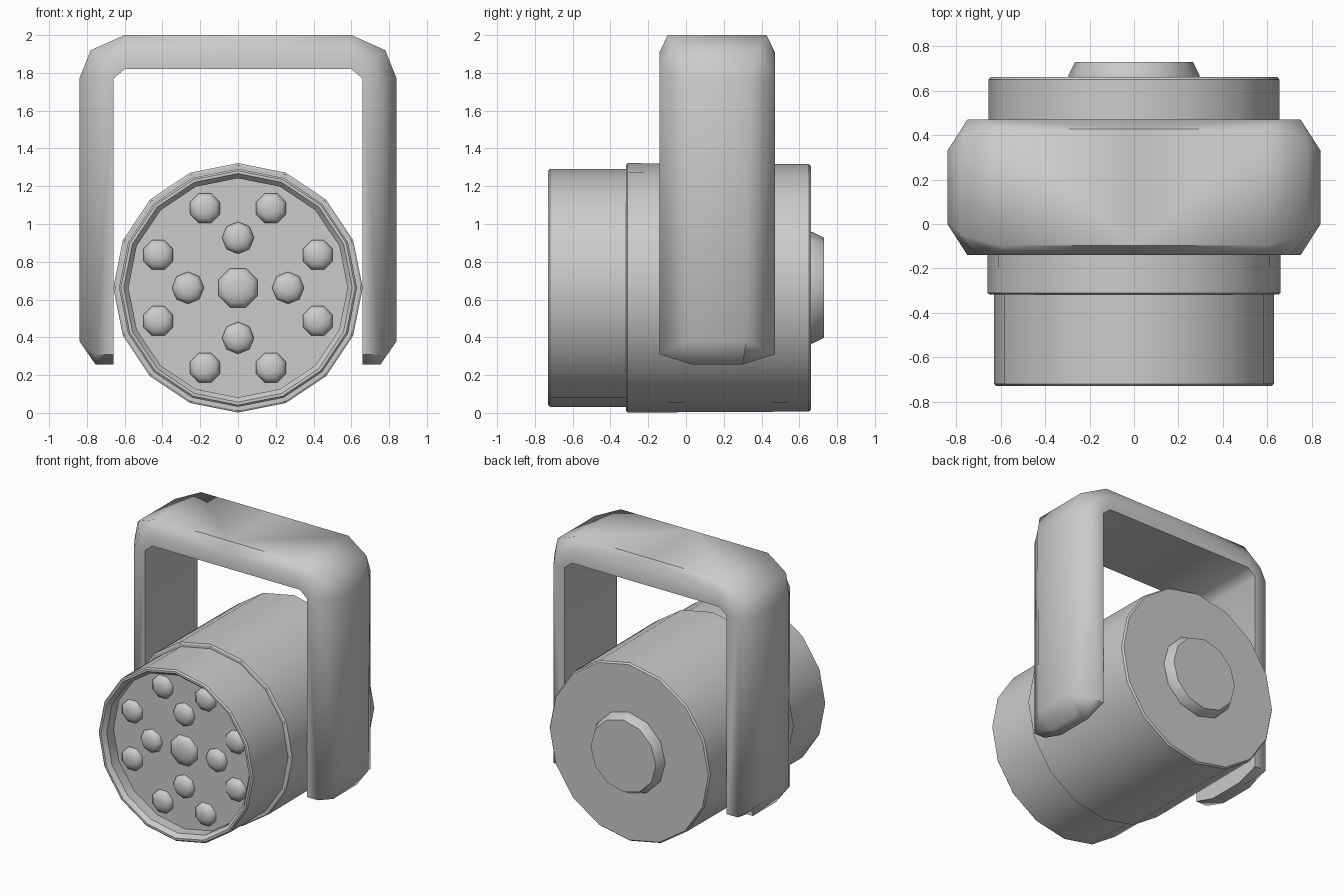
import bpy, bmesh
from math import sin, cos, pi, radians
from mathutils import Vector

if "Cube" in bpy.data.objects:
    bpy.data.objects.remove(bpy.data.objects["Cube"])

AXIS_Z = 0.662  # height of the lamp body's axis


def finish(bm, name, angle):
    bmesh.ops.remove_doubles(bm, verts=bm.verts, dist=1e-5)
    bmesh.ops.recalc_face_normals(bm, faces=bm.faces)
    mesh = bpy.data.meshes.new(name)
    bm.to_mesh(mesh)
    bm.free()
    ob = bpy.data.objects.new(name, mesh)
    bpy.context.collection.objects.link(ob)
    bpy.ops.object.select_all(action='DESELECT')
    ob.select_set(True)
    bpy.context.view_layer.objects.active = ob
    bpy.ops.object.shade_smooth_by_angle(angle=radians(angle))
    return ob


def skin(bm, rings):
    """Join consecutive rings of points with quads and return the vertex rings."""
    rows = [[bm.verts.new(p) for p in ring] for ring in rings]
    n = len(rows[0])
    for a, b in zip(rows, rows[1:]):
        for i in range(n):
            j = (i + 1) % n
            bm.faces.new((a[i], a[j], b[j], b[i]))
    return rows


def lathe(name, profile, sides, cx=0.0, cz=AXIS_Z, start=0.0, angle=30):
    """Turn a (radius, y) profile around a y-parallel axis; both ends are capped."""
    bm = bmesh.new()
    rings = [[Vector((cx + r * cos(start + 2 * pi * i / sides), y,
                      cz + r * sin(start + 2 * pi * i / sides)))
              for i in range(sides)] for r, y in profile]
    rows = skin(bm, rings)
    bm.faces.new(rows[0])
    bm.faces.new(rows[-1])
    return finish(bm, name, angle)


# Lamp housing, front barrel with recessed face, and rear cap
lathe("housing", [(0.65, -0.317), (0.66, -0.31), (0.655, 0.65), (0.645, 0.662)], 16)
lathe("front_barrel", [(0.63, -0.30), (0.63, -0.72), (0.62, -0.73), (0.605, -0.73),
                       (0.58, -0.70), (0.58, -0.62)], 16)
lathe("rear_cap", [(0.295, 0.655), (0.295, 0.67), (0.265, 0.73)], 12)


# Lenses: one in the middle, an inner ring of four and an outer ring of eight
def lens(name, dist, a, r, start):
    profile = [(r, -0.615), (r, -0.632), (r * 0.75, -0.655), (r * 0.35, -0.665)]
    lathe(name, profile, 8, dist * cos(a), AXIS_Z + dist * sin(a), start, 50)


lens("centre_lens", 0, 0, 0.112, pi / 8)
for i in range(4):
    lens(f"inner_lens_{i + 1}", 0.265, i * pi / 2, 0.085, i * pi / 2)
for i in range(8):
    a = pi / 8 + i * pi / 4
    lens(f"outer_lens_{i + 1}", 0.457, a, 0.085, a)

# Yoke: stations of (x, z, half width in y) for inner, middle and outer edge
YC = 0.165
stations = [
    ((0.0, 1.82, .305), (0.0, 1.91, .305), (0.0, 2.0, .262)),
    ((0.60, 1.82, .305), (0.60, 1.91, .305), (0.60, 2.0, .262)),
    ((0.63, 1.795, .305), (0.705, 1.86, .305), (0.78, 1.92, .215)),
    ((0.66, 1.77, .305), (0.75, 1.77, .305), (0.84, 1.77, .165)),
    ((0.66, 0.31, .305), (0.75, 0.31, .305), (0.84, 0.38, .155)),
    ((0.66, 0.257, .135), (0.705, 0.257, .135), (0.755, 0.257, .135)),
]
bm = bmesh.new()
rings = []
for st in stations:
    front = [(x, YC - h, z) for x, z, h in st]
    back = [(x, YC + h, z) for x, z, h in reversed(st)]
    rings.append(front + back)
rows = skin(bm, rings)
bm.faces.new(rows[-1])
yoke = finish(bm, "yoke", 60)
mirror = yoke.modifiers.new("mirror", 'MIRROR')
mirror.use_clip = True
